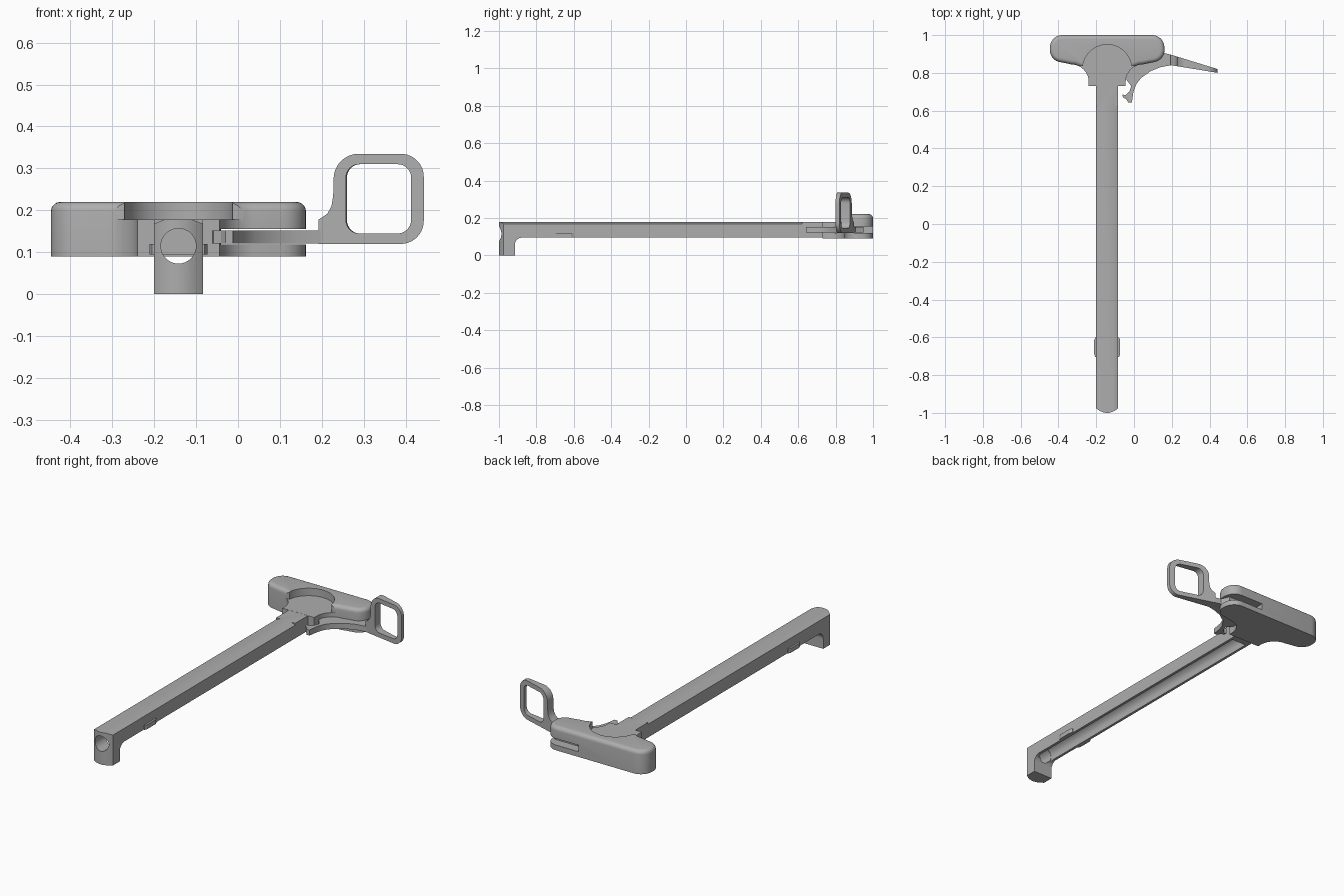
import bpy, bmesh
from math import sin, cos, radians, pi

cube = bpy.data.objects.get("Cube")
if cube:
    bpy.data.objects.remove(cube, do_unlink=True)

CX = -0.142          # centre line of the shaft and head
HW = 0.0585          # half width of the shaft
TOP = 0.178          # top of the shaft

mat = bpy.data.materials.new("satin_grey")
mat.use_nodes = True
GREY = (0.42, 0.42, 0.42, 1)
mat.diffuse_color = GREY
mat.node_tree.nodes["Principled BSDF"].inputs["Base Color"].default_value = GREY


def arc(cx, cy, r, a0, a1, n=10):
    return [(cx + r * cos(radians(a0 + (a1 - a0) * i / n)),
             cy + r * sin(radians(a0 + (a1 - a0) * i / n))) for i in range(n + 1)]


def rounded_rect(x0, x1, y0, y1, r):
    return (arc(x1 - r, y1 - r, r, 0, 90) + arc(x0 + r, y1 - r, r, 90, 180)
            + arc(x0 + r, y0 + r, r, 180, 270) + arc(x1 - r, y0 + r, r, 270, 360))


AXES = {"x": lambda u, v, w: (w, u, v),
        "y": lambda u, v, w: (u, w, v),
        "z": lambda u, v, w: (u, v, w)}


def prism(name, pts, a, b, axis, bevel=0):
    """Extrude a closed profile from a to b along an axis; optionally round the far rim."""
    place = AXES[axis] if isinstance(axis, str) else axis
    bm = bmesh.new()
    low = [bm.verts.new(place(u, v, a)) for u, v in pts]
    high = [bm.verts.new(place(u, v, b)) for u, v in pts]
    n = len(pts)
    bm.faces.new(low)
    cap = bm.faces.new(high)
    for i in range(n):
        j = (i + 1) % n
        bm.faces.new((low[i], low[j], high[j], high[i]))
    bmesh.ops.recalc_face_normals(bm, faces=bm.faces)
    if bevel:
        bmesh.ops.bevel(bm, geom=list(cap.edges), offset=bevel, segments=5,
                        profile=0.5, affect='EDGES')
    me = bpy.data.meshes.new(name)
    bm.to_mesh(me)
    bm.free()
    me.materials.append(mat)
    ob = bpy.data.objects.new(name, me)
    bpy.context.collection.objects.link(ob)
    return ob


def cut(ob, tool, op='DIFFERENCE'):
    mod = ob.modifiers.new("cut", 'BOOLEAN')
    mod.operation, mod.solver, mod.object = op, 'EXACT', tool
    bpy.context.view_layer.objects.active = ob
    bpy.ops.object.modifier_apply(modifier=mod.name)
    bpy.data.objects.remove(tool, do_unlink=True)


# Shaft with the downturned front foot
side = ([(-1.02, 0), (-0.915, 0)] + arc(-0.875, 0.055, 0.04, 180, 90)
        + [(0.78, 0.095), (0.78, TOP), (-1.02, TOP)])
shaft = prism("shaft", side, CX - HW, CX + HW, "x")

# Bowed front face
bow = [(CX + HW * 1.1 * t / 8, -1 + 0.03 * (t / 8) ** 2) for t in range(-8, 9)]
cut(shaft, prism("bow_tool", bow + [(CX + 0.1, 1), (CX - 0.1, 1)], -0.1, 0.3, "z"),
    'INTERSECT')

# Shallow chamfers along the top
for s in (-1, 1):
    tri = [(CX + s * 0.033, TOP), (CX + s * 0.084, TOP - 0.02), (CX + s * 0.084, TOP + 0.02),
           (CX + s * 0.033, TOP + 0.02)]
    cut(shaft, prism("chamfer_tool", tri, -1.1, 0.62, "y"))

# Arched channel underneath and the round hole in the front
arch = arc(CX, 0.115, 0.044, 0, 180, 24) + [(CX - 0.044, -0.1), (CX + 0.044, -0.1)]
cut(shaft, prism("channel_tool", arch, -0.9, 0.69, "y"))
cut(shaft, prism("hole_tool", arc(CX, 0.115, 0.042, 0, 348.75, 31), -1.1, -0.88, "y"))

# Guide tabs on both sides of the shaft
for s, label in ((-1, "right"), (1, "left")):
    tab = [(CX + s * (HW - 0.008), -0.705), (CX + s * (HW + 0.004), -0.705),
           (CX + s * 0.069, -0.69), (CX + s * 0.069, -0.615),
           (CX + s * (HW + 0.004), -0.6), (CX + s * (HW - 0.008), -0.6)]
    prism(label + "_guide_tab", tab, 0.095, 0.12, "z")

# Grip head: half outline mirrored about the centre line
half = ([(0.098, 0.73)] + arc(0.19, 0.753, 0.092, 180, 90)
        + [(0.222, 0.852)] + arc(0.238, 0.922, 0.066, -80, 0, 8)
        + arc(0.238, 0.935, 0.065, 0, 90, 8))
outline = [(CX + u, v) for u, v in half] + [(CX - u, v) for u, v in reversed(half)]
head = prism("grip_head", outline, 0.09, 0.22, "z", bevel=0.022)

# Round recess on top of the head
pocket = ([(CX - 0.25, 0.5), (CX + 0.25, 0.5), (CX + 0.25, 0.836)]
          + arc(CX, 0.82, 0.13, 7, 173, 28) + [(CX - 0.25, 0.836)])
cut(head, prism("pocket_tool", pocket, TOP + 0.0005, 0.3, "z"))

# Latch slot through the left half of the head
slot = [(0.3, 0.6), (0.3, 1.1), (-0.03, 1.1), (-0.042, 0.98), (-0.042, 0.6)]
cut(head, prism("slot_tool", slot, 0.119, 0.155, "z"))

# Latch lever with its hook
lever = [(-0.062, 0.685), (-0.058, 0.67), (-0.04, 0.66), (-0.03, 0.642), (-0.012, 0.642),
         (-0.008, 0.665), (-0.003, 0.70), (0.012, 0.74), (0.04, 0.775), (0.09, 0.81),
         (0.14, 0.83), (0.20, 0.841), (0.20, 0.895), (0.16, 0.905), (0.14, 0.95),
         (0.0, 0.95), (-0.03, 0.9), (-0.041, 0.8), (-0.041, 0.765), (-0.015, 0.73),
         (-0.025, 0.70), (-0.045, 0.683)]
prism("latch_lever", lever, 0.121, 0.152, "z")


# Finger ring, tapering in depth toward its outer end
def taper(x, z, w):
    t = (x - 0.19) / 0.253
    front, back = 0.842 - 0.042 * t, 0.898 - 0.078 * t
    return (x, front + (back - front) * w, z)


def hole_taper(x, z, w):
    return (x + 0.1 * (0.413 - x) * w, 0.7 + 0.3 * w, z)


ring_pts = (arc(0.388, 0.28, 0.055, 0, 90) + arc(0.288, 0.275, 0.06, 90, 180)
            + [(0.227, 0.235), (0.223, 0.21), (0.213, 0.192), (0.192, 0.178), (0.192, 0.12)]
            + arc(0.388, 0.175, 0.055, -90, 0))
ring = prism("finger_ring", ring_pts, 0, 1, taper)
cut(ring, prism("ring_hole_tool", rounded_rect(0.25, 0.413, 0.145, 0.31, 0.033),
                0, 1, hole_taper))

# Smooth the curved surfaces and keep hard edges
bpy.ops.object.select_all(action='DESELECT')
for ob in (shaft, head, ring, bpy.data.objects["latch_lever"]):
    ob.select_set(True)
bpy.context.view_layer.objects.active = shaft
bpy.ops.object.shade_smooth_by_angle(angle=radians(30))
